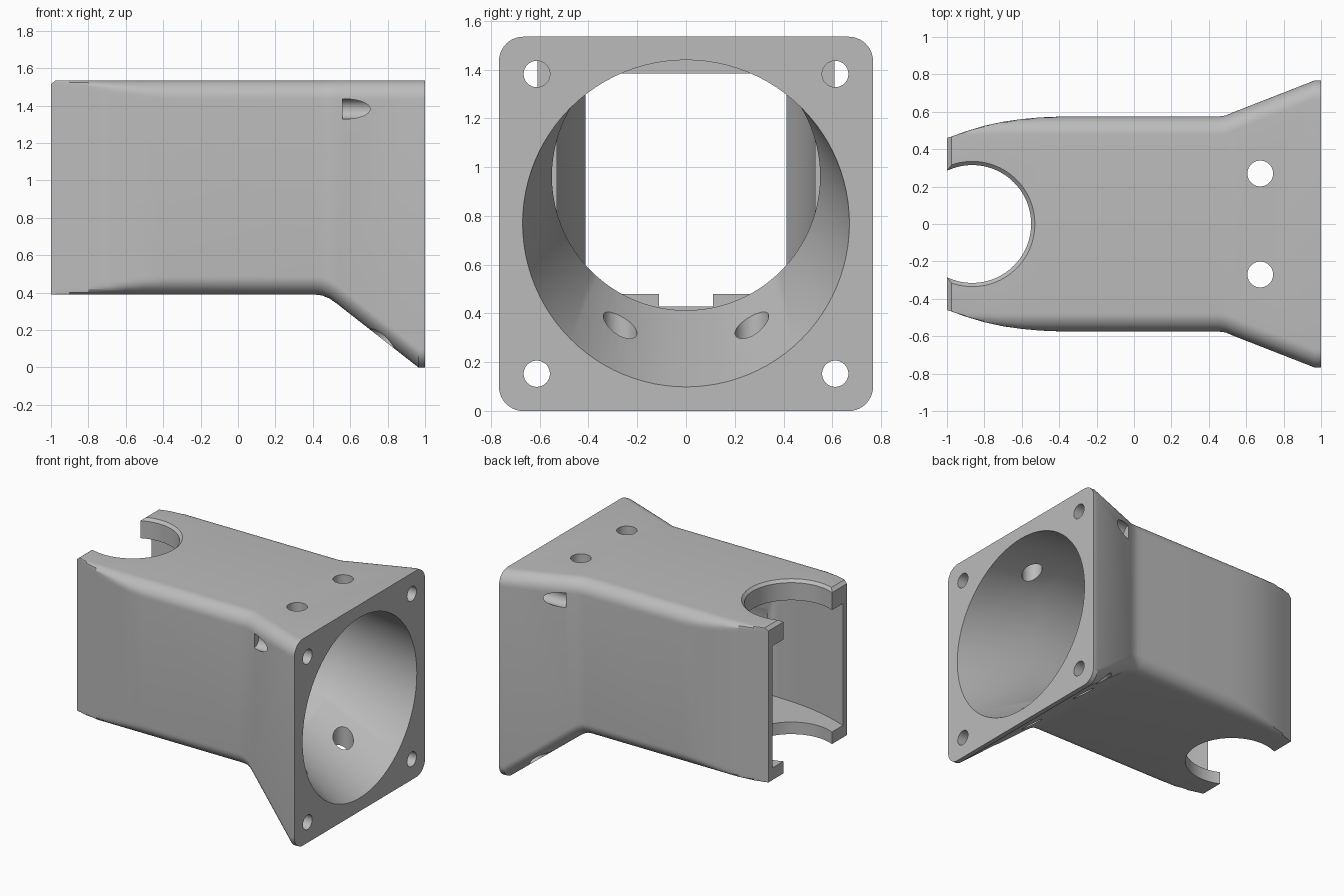
import bpy
import bmesh
from math import sin, cos, pi, radians

if "Cube" in bpy.data.objects:
    bpy.data.objects.remove(bpy.data.objects["Cube"], do_unlink=True)

grey = bpy.data.materials.new("plain grey")
grey.use_nodes = True
colour = (0.5, 0.5, 0.5, 1)
grey.diffuse_color = colour
grey.node_tree.nodes["Principled BSDF"].inputs["Base Color"].default_value = colour


def loft(name, rings):
    """Skin a closed solid over rings with equal point counts."""
    bm = bmesh.new()
    loops = [[bm.verts.new(p) for p in ring] for ring in rings]
    n = len(loops[0])
    for a, b in zip(loops, loops[1:]):
        for i in range(n):
            j = (i + 1) % n
            bm.faces.new((a[i], a[j], b[j], b[i]))
    bm.faces.new(loops[0][::-1])
    bm.faces.new(loops[-1])
    bmesh.ops.remove_doubles(bm, verts=bm.verts, dist=1e-5)
    bmesh.ops.recalc_face_normals(bm, faces=bm.faces)
    mesh = bpy.data.meshes.new(name)
    bm.to_mesh(mesh)
    bm.free()
    mesh.materials.append(grey)
    obj = bpy.data.objects.new(name, mesh)
    bpy.context.collection.objects.link(obj)
    return obj


def ring_x(x, r, z, y=0, n=96):
    return [(x, y + r * cos(2 * pi * i / n), z + r * sin(2 * pi * i / n)) for i in range(n)]


def ring_z(z, r, x, y=0, n=96):
    return [(x + r * cos(2 * pi * i / n), y + r * sin(2 * pi * i / n), z) for i in range(n)]


def box(name, x0, x1, y, z0, z1):
    return loft(name, [[(x, -y, z0), (x, y, z0), (x, y, z1), (x, -y, z1)] for x in (x0, x1)])


TOP, RADIUS, STEPS = 1.535, 0.1, 10


def section(x, bottom, half, clip=9, top=TOP):
    """Rounded rectangle across x, trimmed at the sides and top."""
    pts = []
    for k, (sy, up) in enumerate(((1, 1), (-1, 1), (-1, 0), (1, 0))):
        cy = sy * (half - RADIUS)
        cz = TOP - RADIUS if up else bottom + RADIUS
        for i in range(STEPS + 1):
            a = pi / 2 * (k + i / STEPS)
            y, z = cy + RADIUS * cos(a), cz + RADIUS * sin(a)
            pts.append((x, max(-clip, min(clip, y)), min(z, top)))
    return pts


# Outer shell: tapered nose, straight middle, flared square flange
body = loft("duct_body", [
    section(-1, 0.39, 0.575, 0.46, 1.515), section(-0.975, 0.39, 0.575, 0.468),
    section(-0.9, 0.39, 0.575, 0.495), section(-0.8, 0.39, 0.575, 0.525),
    section(-0.7, 0.39, 0.575, 0.547), section(-0.6, 0.39, 0.575, 0.561),
    section(-0.5, 0.39, 0.575, 0.57), section(-0.38, 0.39, 0.575),
    section(0.41, 0.39, 0.575), section(0.45, 0.385, 0.575),
    section(0.49, 0.368, 0.58), section(0.53, 0.34, 0.597),
    section(0.965, 0, 0.767), section(1, 0, 0.767)])

# Funnel and round bore
cutters = [loft("bore_cutter", [
    ring_x(1.1, 0.692, 0.734), ring_x(0.45, 0.55, 0.963), ring_x(-0.3, 0.55, 0.963)])]

# Flat-roofed chamber following the nose taper
plan = [(-1.1, 0.375), (-1, 0.412), (-0.9, 0.45), (-0.8, 0.48), (-0.7, 0.502),
        (-0.6, 0.517), (-0.5, 0.526), (-0.38, 0.53), (-0.2, 0.53)]
outline = plan + [(x, -y) for x, y in reversed(plan)]
cutters.append(loft("chamber_cutter", [[(x, y, z) for x, y in outline] for z in (0.48, 1.385)]))

# Vertical nose opening with a chamfered top rim, and the floor channel
NOSE = -0.865
cutters.append(loft("nose_cutter", [
    ring_z(0.3, 0.315, NOSE), ring_z(1.515, 0.315, NOSE), ring_z(1.555, 0.355, NOSE)]))
cutters.append(box("channel_cutter", -0.7, -0.2, 0.11, 0.428, 0.55))

# Flange screw holes and vertical through holes
for s in (-1, 1):
    for z in (0.153, 1.382):
        cutters.append(loft("screw_cutter", [
            ring_x(x, 0.054, z, s * 0.612, 32) for x in (0.56, 1.1)]))
    cutters.append(loft("vertical_hole_cutter", [
        ring_z(z, 0.069, 0.675, s * 0.27, 40) for z in (-0.1, 1.7)]))

bpy.context.view_layer.objects.active = body
for cutter in cutters:
    cutter.hide_render = True
    mod = body.modifiers.new("cut", "BOOLEAN")
    mod.operation = "DIFFERENCE"
    mod.solver = "EXACT"
    mod.object = cutter
    bpy.ops.object.modifier_apply(modifier=mod.name)
    bpy.data.objects.remove(cutter, do_unlink=True)

for o in bpy.context.selected_objects:
    o.select_set(False)
body.select_set(True)
bpy.ops.object.shade_smooth_by_angle(angle=radians(25))
